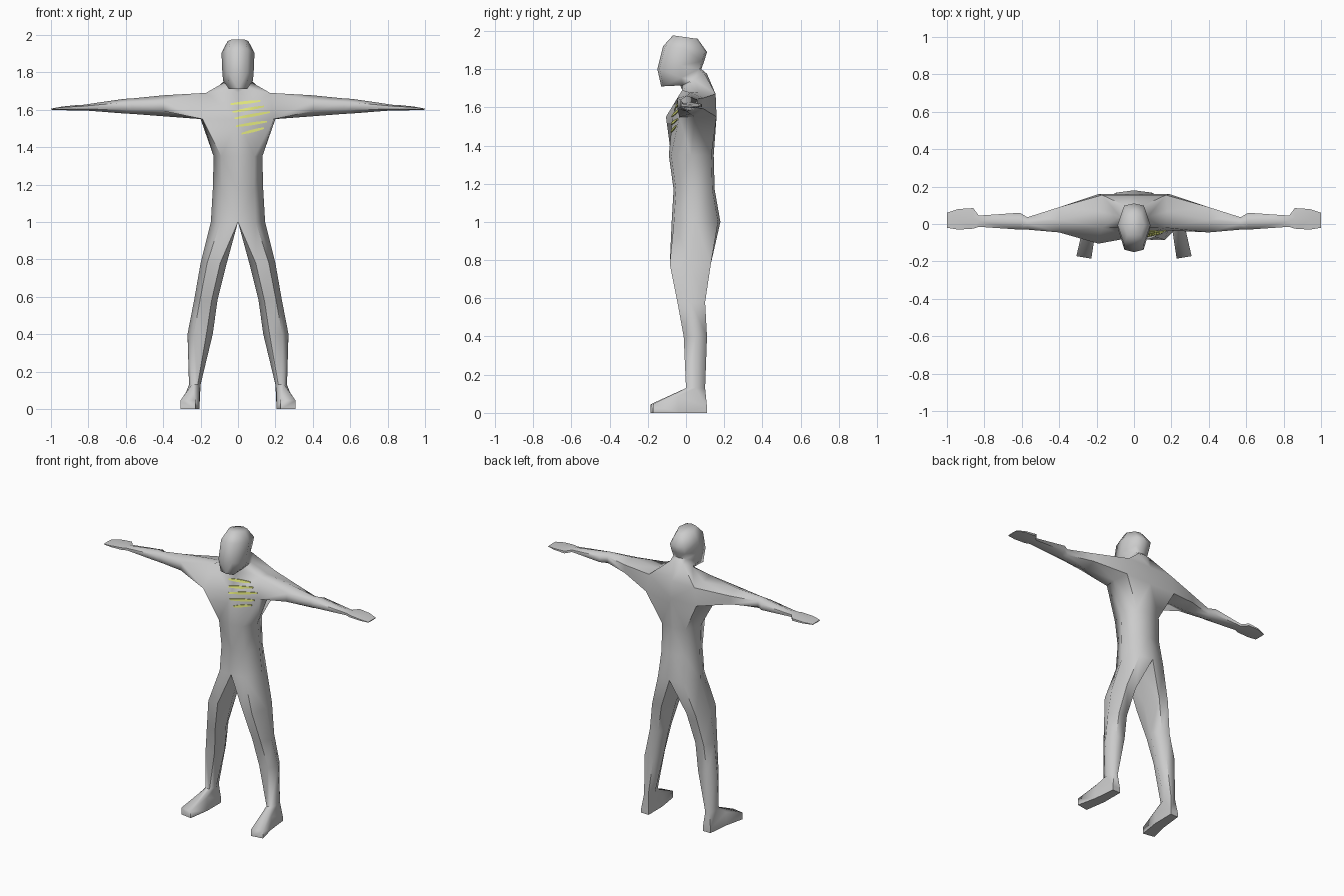
import bpy, bmesh, math
from mathutils import Vector
from mathutils.bvhtree import BVHTree

if "Cube" in bpy.data.objects:
    bpy.data.objects.remove(bpy.data.objects["Cube"])


def material(name, rgb):
    m = bpy.data.materials.new(name)
    m.diffuse_color = (*rgb, 1)
    m.use_nodes = True
    m.node_tree.nodes["Principled BSDF"].inputs["Base Color"].default_value = m.diffuse_color
    return m


def add_ring(bm, points):
    return [bm.verts.new(p) for p in points]


def bridge(bm, a, b, skip=()):
    n = len(a)
    for i in range(n):
        if i not in skip:
            j = (i + 1) % n
            bm.faces.new((a[i], a[j], b[j], b[i]))


def finish(bm, name, mat):
    bmesh.ops.recalc_face_normals(bm, faces=bm.faces)
    mesh = bpy.data.meshes.new(name)
    bm.to_mesh(mesh)
    bm.free()
    obj = bpy.data.objects.new(name, mesh)
    bpy.context.collection.objects.link(obj)
    mesh.materials.append(mat)
    bpy.ops.object.select_all(action='DESELECT')
    obj.select_set(True)
    bpy.context.view_layer.objects.active = obj
    bpy.ops.object.shade_smooth_by_angle(angle=math.radians(65))
    return obj


grey = material("body grey", (0.6, 0.6, 0.6))
lime = material("stripe yellow green", (0.75, 0.79, 0.2))

bm = bmesh.new()


# Torso, neck and head: rings of eight points, counted from the front centre
def trunk_ring(w, frac, yf, yb, zf, zb, skew=0):
    ym, zm = (yf + yb) / 2, (zf + zb) / 2
    c, e = w * frac, 0.012 if frac < 0.9 else 0
    return add_ring(bm, [(0, yf, zf), (c, yf + e + skew, zf), (w, ym, zm), (c, yb - e, zb),
                         (0, yb, zb), (-c, yb - e, zb), (-w, ym, zm), (-c, yf + e - skew, zf)])


trunk = [trunk_ring(*r) for r in (
    (.145, .65, -.075, .18, 1.0, 1.0),      # hips
    (.135, .65, -.065, .15, 1.17, 1.17),    # waist
    (.13, .68, -.09, .145, 1.35, 1.35),     # ribs
    (.2, .95, -.07, .16, 1.55, 1.55, .035),  # chest
    (.18, .95, -.02, .155, 1.69, 1.67),     # shoulders
    (.075, .65, -.03, .11, 1.715, 1.775),   # neck
    (.08, .6, -.13, .08, 1.71, 1.80),       # jaw
    (.085, .6, -.15, .095, 1.80, 1.84),     # cheeks
    (.088, .6, -.12, .11, 1.92, 1.89),      # brow
    (.055, .65, -.07, .06, 1.975, 1.96),    # crown
)]
CHEST, SHOULDER = 3, 4
for k in range(len(trunk) - 1):
    # leave the arm holes open between chest and shoulders
    bridge(bm, trunk[k], trunk[k + 1], skip=(1, 2, 5, 6) if k == CHEST else ())
bm.faces.new(trunk[-1])

# Arms and hands: six-sided rings grown out of the arm holes
arm_sections = (  # x, low z, high z, front y, back y
    (.40, 1.565, 1.677, -.045, .09),
    (.57, 1.578, 1.66, -.03, .036),
    (.61, 1.58, 1.658, -.03, .06),
    (.83, 1.597, 1.626, -.015, .045),
    (.86, 1.595, 1.625, -.025, .085),
    (.94, 1.598, 1.617, -.03, .08),
    (1.0, 1.600, 1.606, -.02, .06),
)
for side, idx in ((1, (1, 2, 3)), (-1, (7, 6, 5))):
    low, high = trunk[CHEST], trunk[SHOULDER]
    prev = [low[i] for i in idx] + [high[i] for i in reversed(idx)]
    for x, z0, z1, yf, yb in arm_sections:
        ym, q = (yf + yb) / 2, (z1 - z0) * .25
        pts = [(yf, z0 + q), (ym, z0), (yb, z0 + q), (yb, z1 - q), (ym, z1), (yf, z1 - q)]
        ring = add_ring(bm, [(side * x, y, z) for y, z in pts])
        bridge(bm, prev, ring)
        prev = ring
    bm.faces.new(prev)

# Legs and feet: six-sided rings that share a crotch point
leg_sections = (  # z, inner x, outer x, front y, back y
    (.78, .06, .20, -.085, .13),
    (.58, .11, .235, -.045, .10),
    (.40, .135, .27, -.012, .11),
    (.13, .20, .262, 0, .10),
)
foot = [(.228, -.185, .045), (.308, -.172, .045), (.278, -.04, .09),
        (.262, .11, .03), (.205, .11, .03), (.206, -.04, .09)]
hips = trunk[0]
crotch = bm.verts.new((0, .05, 1.0))
for side, idx in ((1, (0, 1, 2, 3, 4)), (-1, (0, 7, 6, 5, 4))):
    prev = [hips[i] for i in idx] + [crotch]
    rings = []
    for z, xi, xo, yf, yb in leg_sections:
        ym, d = (yf + yb) / 2, (xo - xi) * .25
        rings.append([(xi + d, yf, z), (xo - d, yf, z), (xo, ym, z),
                      (xo - d, yb, z), (xi + d, yb, z), (xi, ym, z)])
    rings += [foot, [(x, y, 0) for x, y, z in foot]]
    for pts in rings:
        ring = add_ring(bm, [(side * x, y, z) for x, y, z in pts])
        bridge(bm, prev, ring)
        prev = ring
    bm.faces.new(prev)

bmesh.ops.recalc_face_normals(bm, faces=bm.faces)
bmesh.ops.triangulate(bm, faces=[f for f in bm.faces if len(f.verts) == 4])
surface = BVHTree.FromBMesh(bm)
finish(bm, "body", grey)

# Chest stripes: thin bars that follow the chest surface
stripes = ((-.04, 1.63, .12, 1.647), (-.03, 1.588, .14, 1.618), (-.02, 1.553, .17, 1.587),
           (-.01, 1.512, .155, 1.537), (.02, 1.472, .14, 1.502))
bm = bmesh.new()
STEPS = 8
for x0, z0, x1, z1 in stripes:
    prev = None
    for s in range(STEPS + 1):
        t = s / STEPS
        x, z = x0 + (x1 - x0) * t, z0 + (z1 - z0) * t
        h = .004 + .004 * math.sin(math.pi * t)
        pts = []
        for dz, dy in ((-h, .003), (-h, -.005), (h, -.005), (h, .003)):
            hit = surface.ray_cast(Vector((x, -1, z + dz)), Vector((0, 1, 0)))[0]
            pts.append((x, (hit.y if hit else 0) + dy, z + dz))
        ring = add_ring(bm, pts)
        if prev:
            bridge(bm, prev, ring)
        else:
            bm.faces.new(ring)
        prev = ring
    bm.faces.new(prev)
finish(bm, "chest_stripes", lime)
